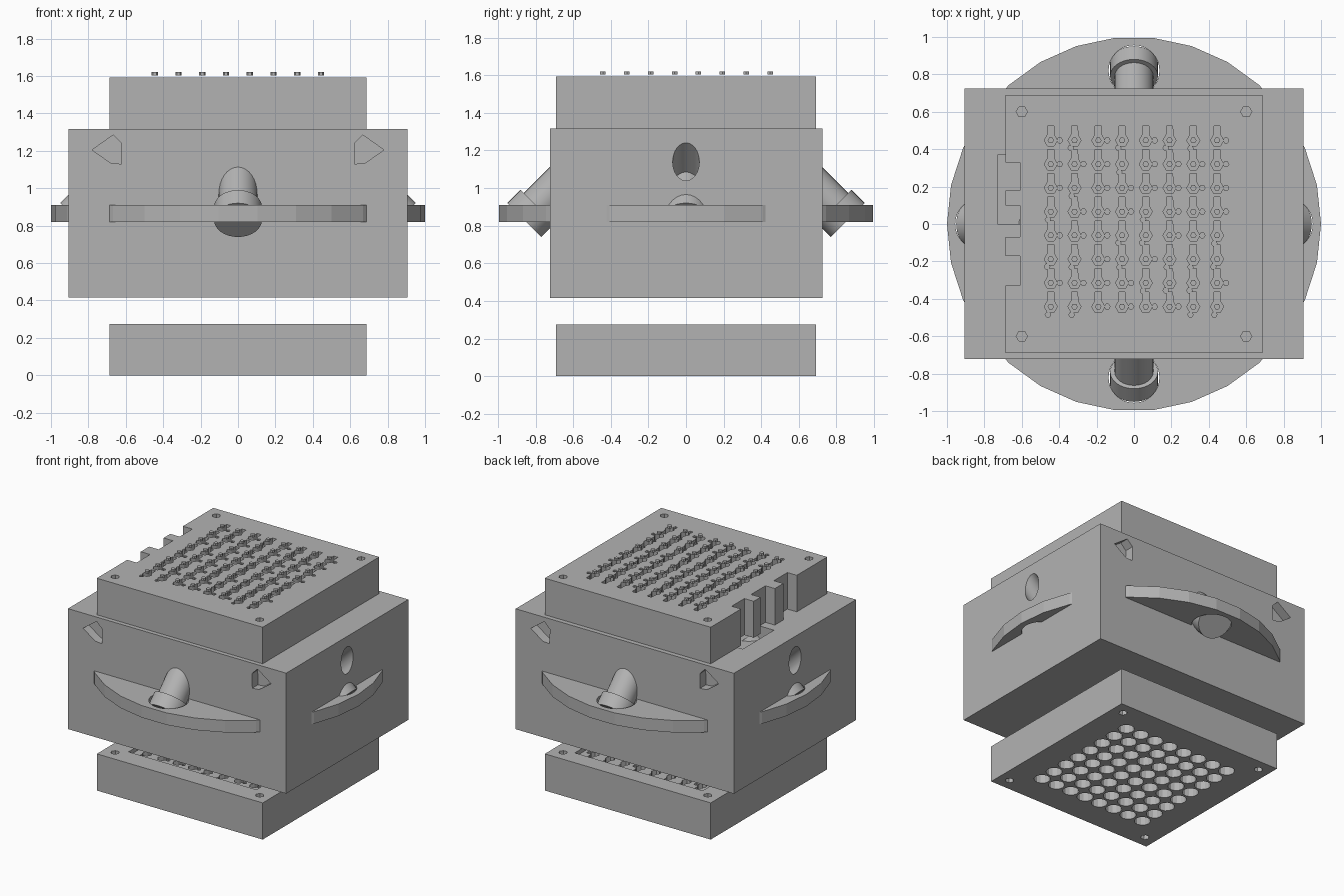
import bpy, bmesh, random
from math import cos, sin, pi, radians
from mathutils import Matrix, Vector

random.seed(4)
if "Cube" in bpy.data.objects:
    bpy.data.objects.remove(bpy.data.objects["Cube"])

grey = bpy.data.materials.new("matte grey")
grey.use_nodes = True
tone = (0.45, 0.45, 0.45, 1)
grey.diffuse_color = tone
grey.node_tree.nodes["Principled BSDF"].inputs["Base Color"].default_value = tone


def ngon(x, y, r, n):
    return [(x + r * cos(2 * pi * i / n), y + r * sin(2 * pi * i / n)) for i in range(n)]


def rect(x0, x1, y0, y1):
    return [(x0, y0), (x1, y0), (x1, y1), (x0, y1)]


def prism(bm, outline, z0, z1, matrix=None):
    """Extrude a flat outline from z0 to z1."""
    low = [bm.verts.new((x, y, z0)) for x, y in outline]
    face = bm.faces.new(low)
    up = bmesh.ops.extrude_face_region(bm, geom=[face])["geom"]
    top = [v for v in up if isinstance(v, bmesh.types.BMVert)]
    bmesh.ops.translate(bm, vec=(0, 0, z1 - z0), verts=top)
    if matrix:
        bmesh.ops.transform(bm, matrix=matrix, verts=low + top)


def rod(bm, p, q, r, n=32):
    """Round bar from p to q."""
    p, q = Vector(p), Vector(q)
    turn = (q - p).to_track_quat('Z', 'Y').to_matrix().to_4x4()
    prism(bm, ngon(0, 0, r, n), 0, (q - p).length, Matrix.Translation(p) @ turn)


def make(name, bm):
    bmesh.ops.recalc_face_normals(bm, faces=bm.faces)
    mesh = bpy.data.meshes.new(name)
    bm.to_mesh(mesh)
    bm.free()
    mesh.materials.append(grey)
    ob = bpy.data.objects.new(name, mesh)
    bpy.context.collection.objects.link(ob)
    return ob


def activate(ob):
    bpy.ops.object.select_all(action='DESELECT')
    ob.select_set(True)
    bpy.context.view_layer.objects.active = ob


def cut(ob, bm):
    tool = make("cutter", bm)
    tool.hide_render = True
    mod = ob.modifiers.new("cut", 'BOOLEAN')
    mod.operation, mod.solver, mod.use_self = 'DIFFERENCE', 'EXACT', True
    mod.object = tool
    activate(ob)
    bpy.ops.object.modifier_apply(modifier=mod.name)
    bpy.data.objects.remove(tool)


def smooth(ob):
    activate(ob)
    bpy.ops.object.shade_smooth_by_angle(angle=radians(32))


def block(name, outline, z0, z1):
    bm = bmesh.new()
    prism(bm, outline, z0, z1)
    return make(name, bm)


GRID = [(-0.445 + 0.127 * i, -0.442 + 0.127 * j) for i in range(8) for j in range(8)]
CORNERS = [(x, y) for x in (-0.6, 0.6) for y in (-0.6, 0.6)]


def keyholes(bm, z0, z1):
    """Hexagonal holes, each with a slot and a small side hole."""
    for x, y in GRID:
        h = ngon(0, 0, 0.035, 6)
        slot = [(0.017, 0.078), (-0.017, 0.078)]
        outline = h[:2] + slot + h[2:]
        prism(bm, [(x + a, y + b) for a, b in outline], z0, z1)
        dx, dy = random.choice([(0.048, 0), (-0.015, -0.043), (0.048, 0), (-0.02, -0.04)])
        prism(bm, ngon(x + dx, y + dy, 0.015, 6), z0, z1)


# Lower plate: sockets below, shallow tray with keyholes above
plate = rect(-0.688, 0.688, -0.69, 0.69)
base = block("lower_plate", plate, 0, 0.275)
bm = bmesh.new()
for x, y in GRID:
    prism(bm, ngon(x, y, 0.056, 12), -0.05, 0.2)
for x, y in CORNERS:
    prism(bm, ngon(x, y, 0.03, 6), -0.05, 0.35)
prism(bm, rect(-0.53, 0.53, -0.54, 0.56), 0.245, 0.35)
cut(base, bm)
bm = bmesh.new()
keyholes(bm, 0.19, 0.3)
cut(base, bm)

# Main block: slanted side bores, corner pockets, shallow top pocket
body = block("main_block", rect(-0.905, 0.905, -0.722, 0.725), 0.415, 1.318)
bm = bmesh.new()
pocket = [(0.78, 1.205), (0.667, 1.285), (0.622, 1.24), (0.624, 1.13), (0.68, 1.135)]
upright = Matrix.Rotation(pi / 2, 4, 'X')
for s in (-1, 1):
    rod(bm, (s * 0.795, 0, 1.03), (s * 1.095, 0, 1.33), 0.071)
    for y in (-0.725, 0.725):
        prism(bm, [(s * x, z) for x, z in pocket], -0.07, 0.07,
              Matrix.Translation((0, y, 0)) @ upright)
prism(bm, rect(-0.73, -0.4, 0, 0.37), 1.22, 1.4)
cut(body, bm)
smooth(body)

# Flange disc with four clearance holes
disc = block("flange_disc", ngon(0, 0, 1, 30), 0.82, 0.91)
bm = bmesh.new()
for x, y in ((0.82, 0), (-0.82, 0), (0, 0.82), (0, -0.82)):
    prism(bm, ngon(x, y, 0.136, 32), 0.7, 1)
cut(disc, bm)

# Slanted bolts, one per side
for i, side in enumerate(("left", "back", "right", "front")):
    bm = bmesh.new()
    rod(bm, (0.86, 0, 0.83), (0.79, 0, 0.9), 0.128)
    rod(bm, (0.80, 0, 0.89), (0.5, 0, 1.19), 0.103)
    bolt = make(side + "_bolt", bm)
    bolt.rotation_euler.z = i * pi / 2
    smooth(bolt)

# Upper plate: keyholes, corner holes and edge notches
top = block("upper_plate", plate, 1.318, 1.592)
bm = bmesh.new()
keyholes(bm, 1.5, 1.65)
for x, y in CORNERS:
    prism(bm, ngon(x, y, 0.03, 6), 1.4, 1.65)
for y0, y1 in ((0.18, 0.33), (-0.07, 0.1), (-0.33, -0.17)):
    prism(bm, rect(-0.8, -0.61, y0, y1), 1.2, 1.7)
cut(top, bm)

# Small pins hovering over the keyholes
bm = bmesh.new()
for x, y in GRID:
    prism(bm, ngon(x, y, 0.017, 6), 1.604, 1.621)
make("pins", bm)
